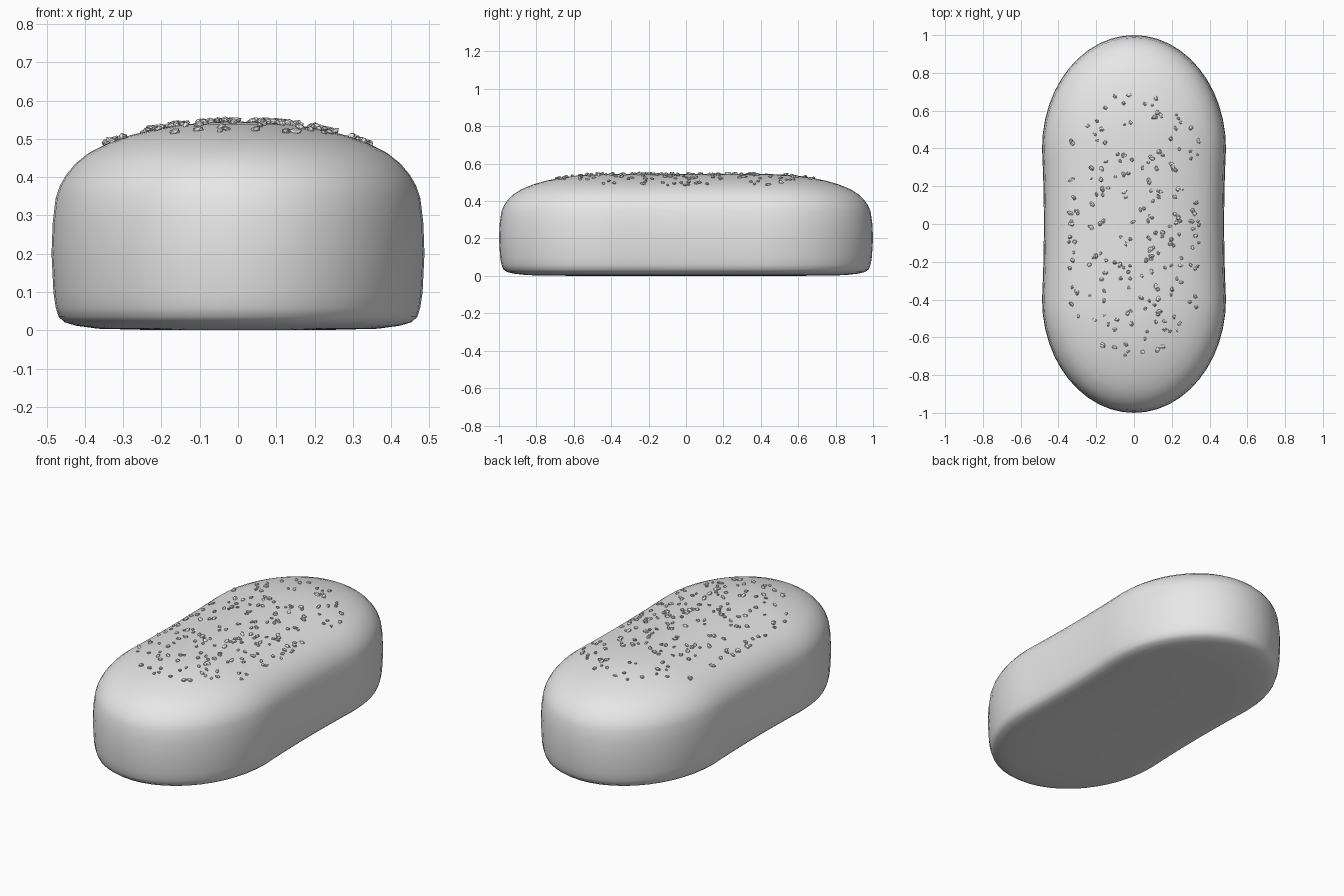
import bpy, bmesh, math, random
from mathutils import Vector, Matrix

cube = bpy.data.objects.get("Cube")
if cube:
    bpy.data.objects.remove(cube, do_unlink=True)

random.seed(7)
HALF_WIDTH, SPINE, END = 0.487, 0.40, 0.60

# Section from the underside to the crown: (fraction of outline, height)
PROFILE = [(0, 0), (0.5, 0.001), (0.75, 0.004), (0.87, 0.012), (0.93, 0.021), (0.962, 0.035),
           (0.978, 0.06), (0.99, 0.1), (1, 0.2), (0.994, 0.28), (0.978, 0.345),
           (0.955, 0.378), (0.92, 0.407), (0.87, 0.436), (0.8, 0.463), (0.7, 0.488),
           (0.58, 0.509), (0.44, 0.526), (0.3, 0.537), (0.15, 0.543), (0, 0.545)]
CROWN = [p for p in PROFILE if p[1] >= 0.2][::-1]

gray = bpy.data.materials.new("light gray")
gray.use_nodes = True
color = (0.8, 0.8, 0.8, 1)
gray.diffuse_color = color
gray.node_tree.nodes["Principled BSDF"].inputs["Base Color"].default_value = color


def add_object(name, bm):
    mesh = bpy.data.meshes.new(name)
    bm.to_mesh(mesh)
    bm.free()
    mesh.materials.append(gray)
    obj = bpy.data.objects.new(name, mesh)
    bpy.context.collection.objects.link(obj)
    return obj


def outline(steps=24, straight=10):
    """Elongated oval as (unit x, spine y, unit y) triples."""
    half = [(math.cos(a), SPINE, math.sin(a))
            for a in (math.pi * i / steps for i in range(steps + 1))]
    half += [(-1, SPINE * (1 - 2 * i / straight), 0) for i in range(1, straight)]
    return half + [(-x, -s, -y) for x, s, y in half]


def waist(y):
    """Slight narrowing along the straight middle."""
    return 1 - 0.02 * max(0, 1 - (y / SPINE) ** 2)


def crown_height(x, y):
    t = math.hypot(x / HALF_WIDTH / waist(y), max(0, abs(y) - SPINE) / END)
    for (t0, z0), (t1, z1) in zip(CROWN, CROWN[1:]):
        if t0 <= t <= t1:
            return z0 + (z1 - z0) * (t - t0) / (t1 - t0)
    return CROWN[-1][1]


# Bun: oval rings lofted through the section
bm = bmesh.new()
rings = []
for t, z in PROFILE:
    rings.append([bm.verts.new((HALF_WIDTH * t * ux * waist(s), s + END * t * uy, z))
                  for ux, s, uy in outline()])
for low, high in zip(rings, rings[1:]):
    for i in range(len(low)):
        j = (i + 1) % len(low)
        bm.faces.new((low[i], low[j], high[j], high[i]))
bmesh.ops.remove_doubles(bm, verts=bm.verts, dist=0.0005)
bmesh.ops.recalc_face_normals(bm, faces=bm.faces)
for face in bm.faces:
    face.smooth = True
add_object("bun", bm)

# Crumbs: small jagged chips scattered in loose rows over the crown
bm = bmesh.new()
ROWS = [-0.32, -0.22, -0.16, -0.08, -0.03, 0.06, 0.1, 0.14, 0.21, 0.23, 0.32]
for n in range(210):
    x = random.choice(ROWS) + random.uniform(-0.025, 0.025)
    reach = 0.7 * math.sqrt(1 - (x / 0.45) ** 2)
    y = random.uniform(-reach, reach)
    size = random.uniform(0.008, 0.013)
    spin = Matrix.Rotation(random.uniform(0, math.tau), 4, 'Z')
    tilt = Matrix.Rotation(random.uniform(-0.6, 0.6), 4, 'X')
    shape = Matrix.Diagonal((size, size * random.uniform(1, 1.7), size * 0.8, 1))
    place = Matrix.Translation((x, y, crown_height(x, y) + 0.003))
    chip = bmesh.ops.create_icosphere(bm, subdivisions=1, radius=1)["verts"]
    for v in chip:
        v.co *= random.uniform(0.75, 1.15)
        v.co = place @ spin @ tilt @ shape @ v.co
add_object("crumbs", bm)
